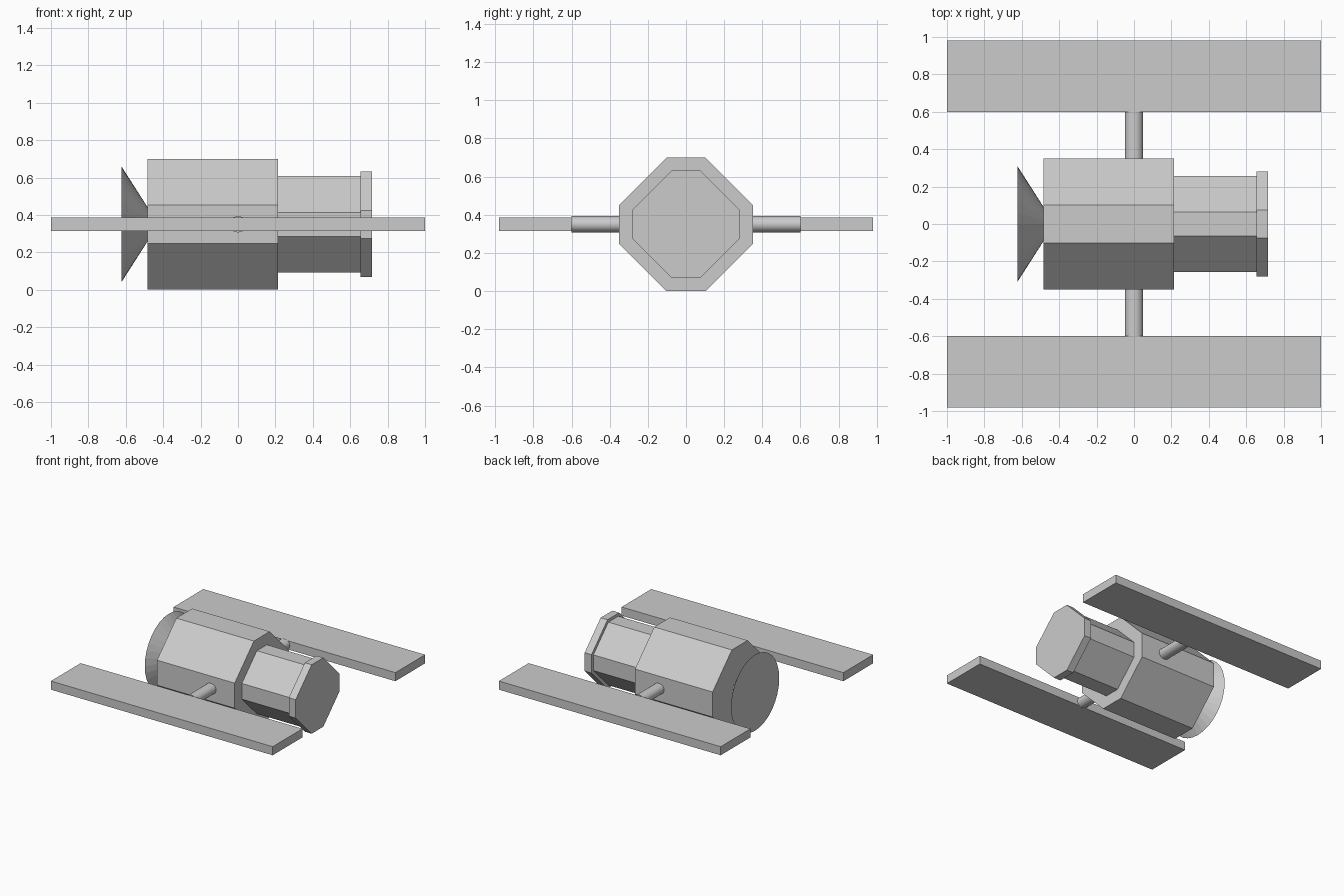
import bpy, bmesh
from math import pi
from mathutils import Matrix

if "Cube" in bpy.data.objects:
    bpy.data.objects.remove(bpy.data.objects["Cube"])

ZC = 0.35  # height of the main axis


def finish(name, bm):
    bmesh.ops.recalc_face_normals(bm, faces=bm.faces)
    me = bpy.data.meshes.new(name)
    bm.to_mesh(me)
    bm.free()
    ob = bpy.data.objects.new(name, me)
    bpy.context.collection.objects.link(ob)
    return ob


def chamfered_prism(name, x0, x1, half, flat):
    """Square block along x with its four long edges cut off."""
    outline = [(half, -flat), (half, flat), (flat, half), (-flat, half),
               (-half, flat), (-half, -flat), (-flat, -half), (flat, -half)]
    bm = bmesh.new()
    face = bm.faces.new([bm.verts.new((x0, y, ZC + z)) for y, z in outline])
    ext = bmesh.ops.extrude_face_region(bm, geom=[face], use_keep_orig=True)
    verts = [g for g in ext["geom"] if isinstance(g, bmesh.types.BMVert)]
    bmesh.ops.translate(bm, verts=verts, vec=(x1 - x0, 0, 0))
    return finish(name, bm)


# Octagonal hull, neck and end cap
chamfered_prism("main_body", -0.485, 0.215, 0.35, 0.102)
chamfered_prism("neck", 0.215, 0.655, 0.257, 0.064)
chamfered_prism("end_cap", 0.655, 0.717, 0.281, 0.075)

# Flared nozzle at the other end, wide side outwards
bm = bmesh.new()
bmesh.ops.create_cone(bm, cap_ends=True, segments=32, radius1=0.31, radius2=0.093,
                      depth=0.139,
                      matrix=Matrix.Translation((-0.554, 0, ZC)) @ Matrix.Rotation(pi / 2, 4, 'Y'))
finish("nozzle", bm)

# Panel arms and panels on both sides
for side, s in (("front", -1), ("back", 1)):
    bm = bmesh.new()
    bmesh.ops.create_cone(bm, cap_ends=True, segments=32, radius1=1, radius2=1, depth=1,
                          matrix=Matrix.Translation((0, s * 0.475, ZC))
                          @ Matrix.Diagonal((0.048, 0.25, 0.043, 1))
                          @ Matrix.Rotation(pi / 2, 4, 'X'))
    arm = finish(side + "_panel_arm", bm)
    bpy.context.view_layer.objects.active = arm
    arm.select_set(True)
    bpy.ops.object.shade_smooth_by_angle()
    arm.select_set(False)

    bm = bmesh.new()
    bmesh.ops.create_cube(bm, size=1, matrix=Matrix.Translation((0, s * 0.79, ZC))
                          @ Matrix.Diagonal((2.0, 0.382, 0.07, 1)))
    finish(side + "_solar_panel", bm)
